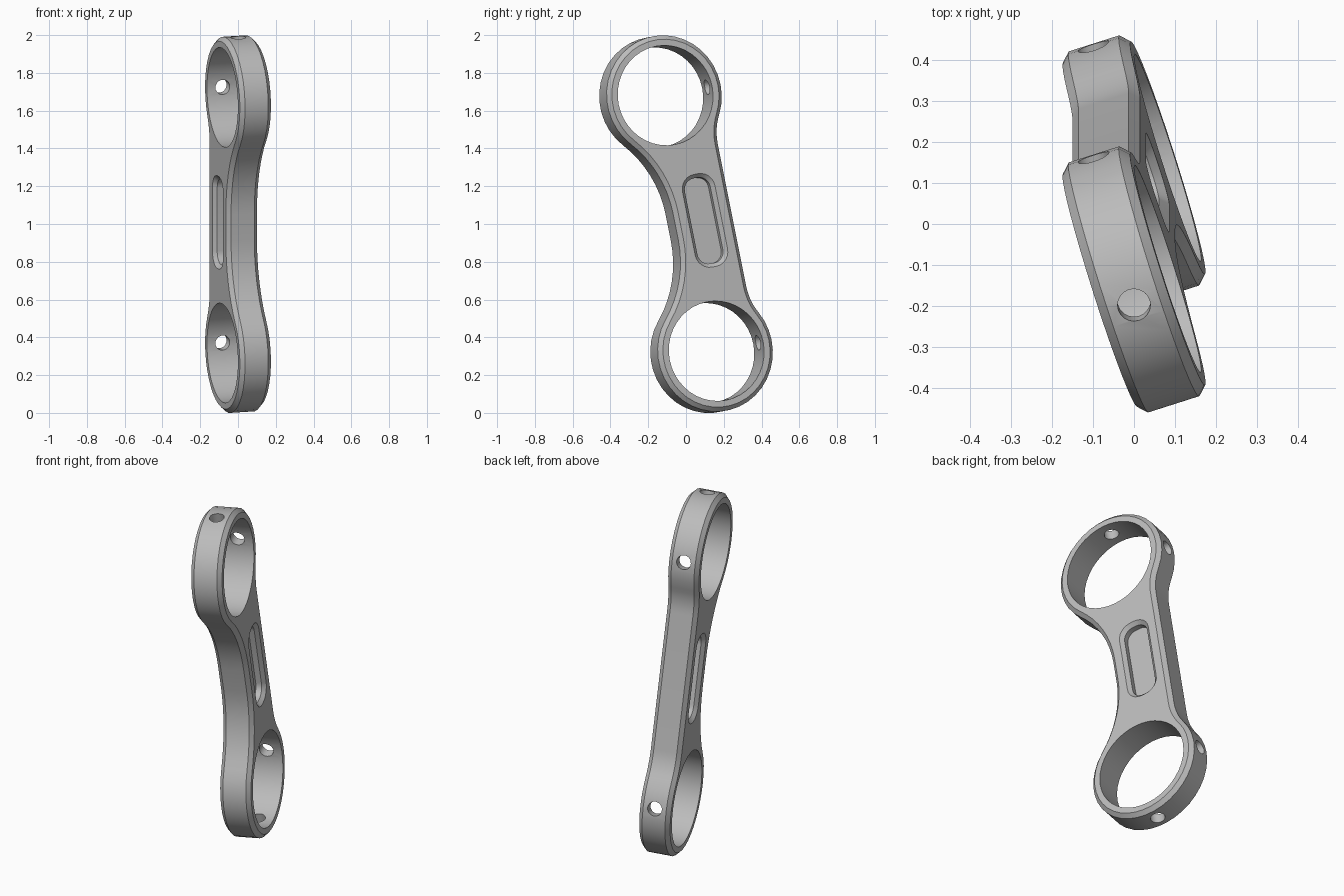
import bpy, bmesh
from math import pi, sin, cos, atan2, sqrt, radians
from mathutils import Matrix, Vector

if "Cube" in bpy.data.objects:
    bpy.data.objects.remove(bpy.data.objects["Cube"], do_unlink=True)

HALF = 0.69            # ring centre distance from the middle
RING, BORE = 0.32, 0.265
THICK, CHAMFER = 0.173, 0.022
BACK, BACK_FILLET = 0.24, 0.3      # shallow edge
FRONT, FRONT_FILLET = 0.08, 0.6    # deeply waisted edge
SLOT_Y = (BACK - FRONT) / 2

steel = bpy.data.materials.new("brushed grey")
steel.use_nodes = True
grey = (0.5, 0.5, 0.5, 1)
steel.diffuse_color = grey
steel.node_tree.nodes["Principled BSDF"].inputs["Base Color"].default_value = grey


def arc(cy, cz, r, a0, a1, n):
    return [(cy + r * cos(a0 + (a1 - a0) * i / n), cz + r * sin(a0 + (a1 - a0) * i / n))
            for i in range(n + 1)]


def link_outline(d):
    """Two rings joined by a filleted waist, inset by d."""
    b, f = BACK + BACK_FILLET, FRONT + FRONT_FILLET
    db = sqrt((RING + BACK_FILLET) ** 2 - b ** 2)
    df = sqrt((RING + FRONT_FILLET) ** 2 - f ** 2)
    top = arc(b, HALF - db, BACK_FILLET + d, pi, atan2(db, -b), 6)
    top += arc(0, HALF, RING - d, atan2(-db, b), pi + atan2(df, f), 26)[1:]
    top += arc(-f, HALF - df, FRONT_FILLET + d, atan2(df, f), 0, 8)[1:]
    return top + [(y, -z) for y, z in reversed(top)]


def slot_outline(d):
    """Rounded rectangle, inset by d."""
    w, h, r = 0.092, 0.25, 0.08
    pts = []
    for k, (sy, sz) in enumerate([(1, 1), (-1, 1), (-1, -1), (1, -1)]):
        pts += arc(SLOT_Y + sy * (w - r), sz * (h - r), r - d, k * pi / 2, (k + 1) * pi / 2, 6)
    return pts


def make_object(name, bm):
    bmesh.ops.recalc_face_normals(bm, faces=bm.faces)
    mesh = bpy.data.meshes.new(name)
    bm.to_mesh(mesh)
    bm.free()
    mesh.materials.append(steel)
    ob = bpy.data.objects.new(name, mesh)
    bpy.context.collection.objects.link(ob)
    return ob


def loft(name, outline, layers):
    """Stack inset outlines along x and cap both ends."""
    bm = bmesh.new()
    rows = [[bm.verts.new((x, y, z)) for y, z in outline(d)] for x, d in layers]
    for lo, hi in zip(rows, rows[1:]):
        for i in range(len(lo)):
            j = (i + 1) % len(lo)
            bm.faces.new((lo[i], lo[j], hi[j], hi[i]))
    bm.faces.new(rows[0])
    bm.faces.new(rows[-1])
    return make_object(name, bm)


def cylinder(name, radius, depth, centre, axis, sides):
    bm = bmesh.new()
    turn = Vector((0, 0, 1)).rotation_difference(Vector(axis)).to_matrix().to_4x4()
    bmesh.ops.create_cone(bm, cap_ends=True, segments=sides, radius1=radius, radius2=radius,
                          depth=depth, matrix=Matrix.Translation(centre) @ turn)
    return make_object(name, bm)


# Chamfered plate body
t = THICK / 2
link = loft("connecting_link", link_outline,
            [(-t, CHAMFER), (-t + CHAMFER, 0), (t - CHAMFER, 0), (t, CHAMFER)])

# Cutters: ring bores, radial screw holes, and a pocket on each face
cutters = []
for s in (-1, 1):
    cutters.append(cylinder("bore_cutter", BORE, 0.4, (0, 0, s * HALF), (1, 0, 0), 40))
    cutters.append(cylinder("end_hole_cutter", 0.04, 0.2, (0, 0, s * (HALF + 0.3)), (0, 0, 1), 20))
    cutters.append(cylinder("side_hole_cutter", 0.04, 0.2, (0, 0.3, s * HALF), (0, 1, 0), 20))
    cutters.append(loft("pocket_cutter", slot_outline,
                        [(s * (t + 0.02), 0), (s * t, 0), (s * (t - 0.02), 0.02), (s * (t - 0.052), 0.02)]))

bpy.ops.object.select_all(action="DESELECT")
bpy.context.view_layer.objects.active = link
link.select_set(True)
for cutter in cutters:
    cutter.hide_render = True
    mod = link.modifiers.new("cut", "BOOLEAN")
    mod.operation, mod.solver, mod.object = "DIFFERENCE", "EXACT", cutter
    bpy.ops.object.modifier_apply(modifier=mod.name)
for cutter in cutters:
    bpy.data.objects.remove(cutter, do_unlink=True)

# Lean the finished link and stand it on the ground
link.data.transform(Matrix.Rotation(radians(11.3), 4, "X") @ Matrix.Rotation(radians(18), 4, "Z"))
low = min(v.co.z for v in link.data.vertices)
link.data.transform(Matrix.Translation((0, 0, -low)))
bpy.ops.object.shade_smooth_by_angle(angle=radians(30))
